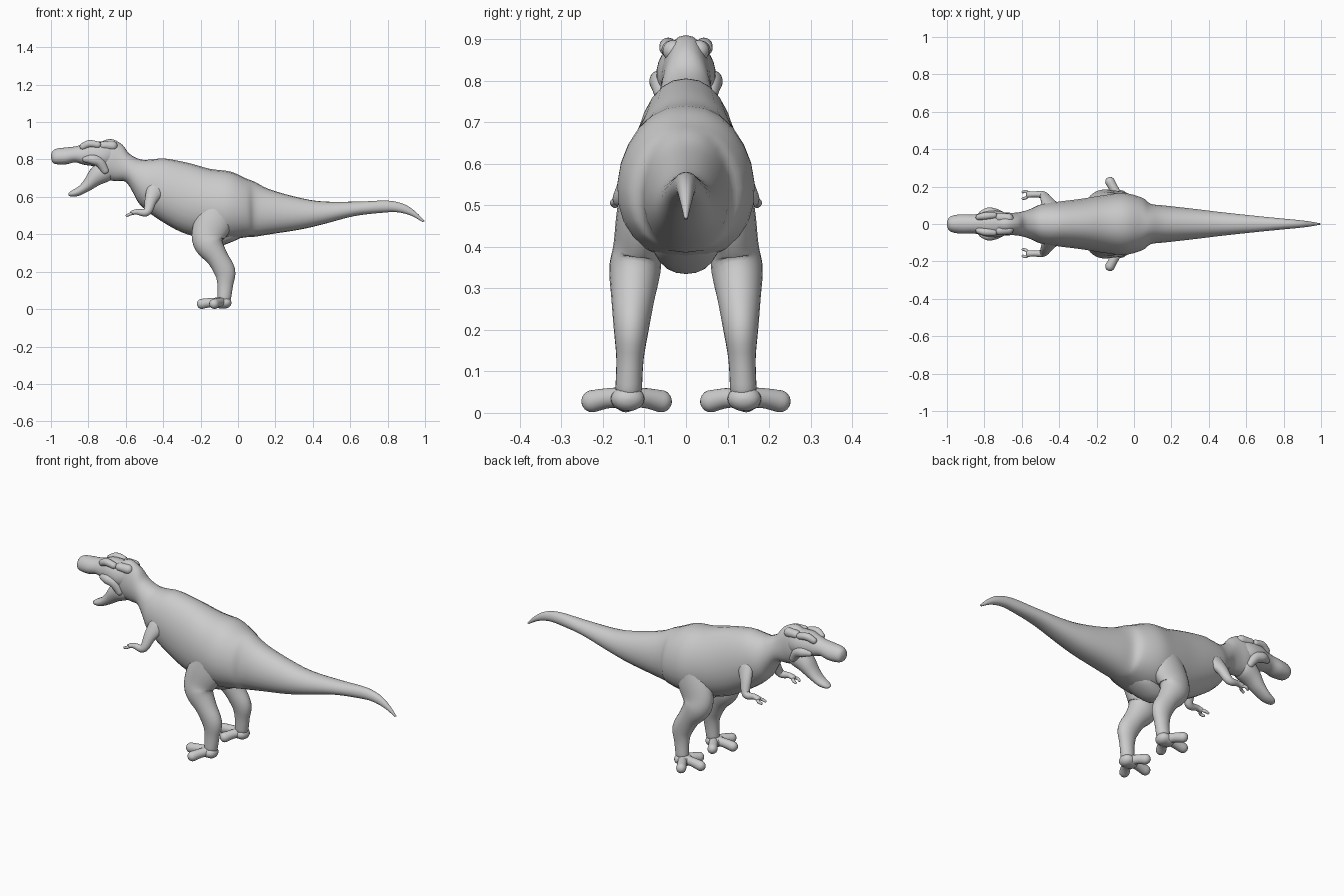
import bpy, math
from mathutils import Vector

cube = bpy.data.objects.get("Cube")
if cube:
    bpy.data.objects.remove(cube)

grey = bpy.data.materials.new("stone grey")
grey.use_nodes = True
grey.diffuse_color = (0.6, 0.6, 0.6, 1)
grey.node_tree.nodes["Principled BSDF"].inputs["Base Color"].default_value = (0.6, 0.6, 0.6, 1)

SIDES = 24
Y = Vector((0, 1, 0))


def resample(rows, steps=4):
    """Catmull-Rom interpolation of every column."""
    out = []
    for i in range(len(rows) - 1):
        a, b = rows[max(i - 1, 0)], rows[i]
        c, d = rows[i + 1], rows[min(i + 2, len(rows) - 1)]
        for s in range(steps):
            t = s / steps
            out.append([q + t / 2 * (r - p + t * (2 * p - 5 * q + 4 * r - w + t * (3 * q - p - 3 * r + w)))
                        for p, q, r, w in zip(a, b, c, d)])
    return out + [list(rows[-1])]


def skin(name, rings, mirror=False):
    """Join rings of points into a closed smooth surface."""
    n, count = SIDES, len(rings)
    verts = [p for ring in rings for p in ring]
    faces = [(i * n + j, i * n + (j + 1) % n, (i + 1) * n + (j + 1) % n, (i + 1) * n + j)
             for i in range(count - 1) for j in range(n)]
    faces += [tuple(reversed(range(n))), tuple(range((count - 1) * n, count * n))]
    mesh = bpy.data.meshes.new(name)
    mesh.from_pydata(verts, [], faces)
    mesh.materials.append(grey)
    obj = bpy.data.objects.new(name, mesh)
    bpy.context.collection.objects.link(obj)
    bpy.ops.object.select_all(action='DESELECT')
    obj.select_set(True)
    bpy.context.view_layer.objects.active = obj
    bpy.ops.object.mode_set(mode='EDIT')
    bpy.ops.mesh.select_all(action='SELECT')
    bpy.ops.mesh.normals_make_consistent(inside=False)
    bpy.ops.object.mode_set(mode='OBJECT')
    bpy.ops.object.shade_smooth_by_angle(angle=math.radians(60))
    if mirror:
        mod = obj.modifiers.new("mirror", 'MIRROR')
        mod.use_axis = (False, True, False)
    return obj


def hull(name, rows, egg=0.0):
    """Loft from rows of: top x, top z, bottom x, bottom z, half width."""
    rings = []
    for tx, tz, bx, bz, w in resample(rows):
        top, low = Vector((tx, 0, tz)), Vector((bx, 0, bz))
        mid, up = (top + low) / 2, (top - low) / 2
        ring = []
        for j in range(SIDES):
            a = math.tau * j / SIDES
            c = math.copysign(abs(math.cos(a)) ** 0.9, math.cos(a))
            ring.append(mid + up * math.sin(a) + Y * w * c * (1 - egg * math.sin(a)))
        rings.append(ring)
    return skin(name, rings)


def limb(name, rows):
    """Mirrored round-ended tube from rows of: x, y, z, depth radius, side radius."""
    rows = resample(rows)
    pts = [Vector(r[:3]) for r in rows]
    rings = []

    def ring(p, t, a, b, k=1.0):
        u = Y.cross(t).normalized()
        v = t.cross(u)
        rings.append([p + k * (u * a * math.cos(math.tau * j / SIDES) + v * b * math.sin(math.tau * j / SIDES))
                      for j in range(SIDES)])

    caps = [math.radians(d) for d in (85, 65, 45, 22)]
    last = len(pts) - 1
    for i, p in enumerate(pts):
        t = (pts[min(i + 1, last)] - pts[max(i - 1, 0)]).normalized()
        a, b = rows[i][3:]
        if i == 0:
            for d in caps:
                ring(p - t * min(a, b) * math.sin(d), t, a, b, math.cos(d))
        ring(p, t, a, b)
        if i == last:
            for d in reversed(caps):
                ring(p + t * min(a, b) * math.sin(d), t, a, b, math.cos(d))
    return skin(name, rings, True)


# Neck, torso and tail in one sweep
hull("body", [
    (-.76, .88, -.75, .77, .045), (-.685, .91, -.72, .70, .06), (-.62, .88, -.66, .685, .06),
    (-.58, .83, -.60, .68, .068), (-.52, .80, -.56, .62, .085), (-.46, .80, -.525, .56, .105),
    (-.39, .805, -.44, .49, .118), (-.26, .78, -.30, .41, .135), (-.15, .75, -.16, .375, .155),
    (-.04, .735, -.06, .37, .165), (.04, .70, .05, .385, .14), (.09, .68, .09, .387, .108),
    (.17, .64, .17, .40, .098), (.33, .595, .33, .425, .08), (.46, .575, .46, .455, .064),
    (.65, .575, .62, .497, .045), (.8, .58, .77, .515, .03), (.89, .56, .85, .518, .022),
    (.95, .52, .925, .50, .014), (.998, .47, .988, .465, .004)], egg=.08)

# Keel of the pelvis between the legs
hull("pelvis_keel", [
    (-.26, .47, -.25, .42, .03), (-.18, .5, -.17, .35, .06), (-.12, .5, -.11, .335, .07),
    (-.04, .5, -.03, .36, .08), (.06, .45, .05, .40, .04)], egg=.2)

# Upper head and snout
hull("upper_head", [
    (-1, .825, -1, .81, .008), (-.99, .847, -.99, .782, .034), (-.965, .859, -.965, .774, .046),
    (-.92, .864, -.92, .774, .052), (-.87, .87, -.87, .784, .05), (-.83, .882, -.825, .772, .056),
    (-.79, .895, -.775, .765, .068), (-.73, .895, -.72, .755, .07), (-.67, .89, -.68, .76, .055),
    (-.62, .85, -.64, .78, .03)], egg=.12)

# Open lower jaw
hull("lower_jaw", [
    (-.907, .62, -.907, .61, .008), (-.89, .633, -.893, .602, .024), (-.85, .658, -.85, .606, .034),
    (-.82, .695, -.79, .635, .042), (-.79, .745, -.74, .664, .052), (-.75, .785, -.68, .69, .058),
    (-.70, .80, -.65, .73, .045)])

# Brow ridges, cheeks and rear skull bumps
limb("brow_ridge", [(-.83, .036, .868, .018, .016), (-.795, .043, .884, .02, .02), (-.75, .046, .878, .018, .018)])
limb("cheek", [(-.815, .055, .80, .016, .016), (-.78, .063, .80, .026, .025), (-.74, .058, .785, .026, .024),
               (-.71, .05, .74, .02, .018)])
limb("skull_bump", [(-.72, .035, .875, .022, .024), (-.67, .03, .872, .026, .026)])

# Legs from hip to ankle
limb("leg", [
    (-.09, .09, .58, .09, .06), (-.125, .105, .48, .1, .062), (-.158, .117, .40, .09, .058),
    (-.155, .123, .345, .078, .062), (-.11, .128, .275, .058, .052), (-.07, .132, .20, .056, .042),
    (-.068, .135, .13, .042, .033), (-.073, .138, .06, .036, .032)])

# Feet: a pad and three spread toes with bulbous ends
limb("foot_pad", [(-.065, .14, .034, .03, .04), (-.1, .142, .034, .03, .042)])
for label, tip_x, tip_y in (("front", -.194, .145), ("outer", -.128, .226), ("inner", -.125, .06)):
    mx, my = (tip_x - .08) / 2, (tip_y + .14) / 2
    limb(label + "_toe", [(-.08, .14, .036, .026, .026), (mx, my, .036, .024, .024),
                          (tip_x, tip_y, .028, .027, .026)])

# Small arms with two fingers
limb("arm", [
    (-.44, .09, .64, .05, .03), (-.465, .125, .585, .034, .026), (-.48, .15, .53, .024, .022),
    (-.50, .158, .515, .02, .019), (-.54, .158, .52, .015, .015), (-.565, .158, .515, .012, .018)])
for label, y in (("outer", .175), ("inner", .14)):
    limb(label + "_finger", [(-.56, .158, .515, .009, .009), (-.578, y, .507, .008, .008),
                             (-.594, y - .004, .50, .007, .007)])
